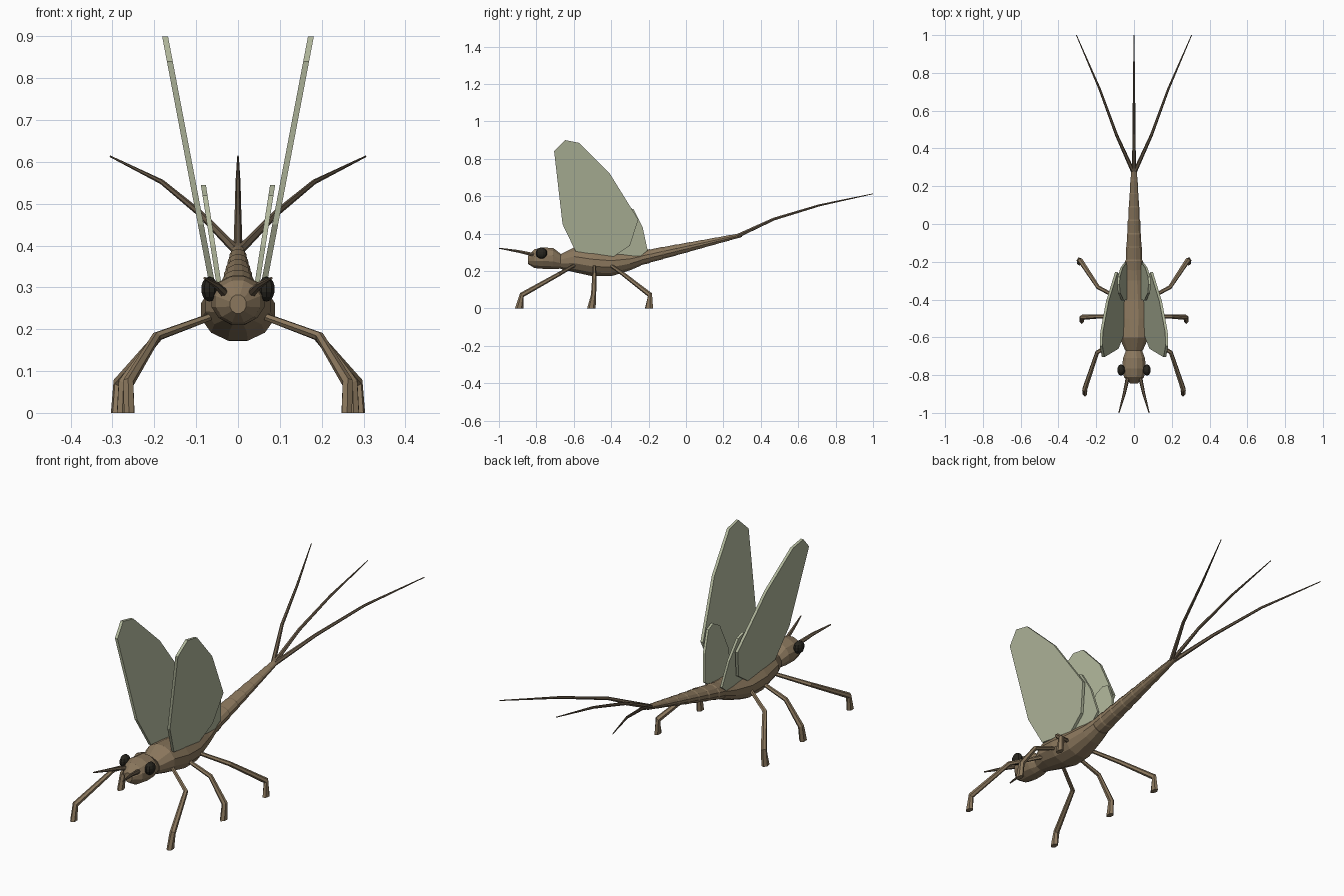
import bpy, bmesh, math
from mathutils import Vector

if "Cube" in bpy.data.objects:
    bpy.data.objects.remove(bpy.data.objects["Cube"])


def material(name, rgb):
    m = bpy.data.materials.new(name)
    m.diffuse_color = (*rgb, 1)
    m.use_nodes = True
    m.node_tree.nodes["Principled BSDF"].inputs["Base Color"].default_value = m.diffuse_color
    return m


BROWN = material("warm brown", (0.258, 0.186, 0.110))
DARK_BROWN = material("dark brown", (0.150, 0.110, 0.070))
WING = material("pale olive", (0.445, 0.480, 0.335))
BLACK = material("eye black", (0.020, 0.018, 0.013))


def finish(name, bm, mat):
    bmesh.ops.recalc_face_normals(bm, faces=bm.faces)
    me = bpy.data.meshes.new(name)
    bm.to_mesh(me)
    bm.free()
    me.materials.append(mat)
    ob = bpy.data.objects.new(name, me)
    bpy.context.collection.objects.link(ob)
    return ob


def loft(name, rings, mat):
    """Skin a list of equal-sized point rings and cap both ends."""
    bm = bmesh.new()
    loops = [[bm.verts.new(p) for p in ring] for ring in rings]
    n = len(loops[0])
    for a, b in zip(loops, loops[1:]):
        for i in range(n):
            j = (i + 1) % n
            bm.faces.new((a[i], a[j], b[j], b[i]))
    bm.faces.new(loops[0])
    bm.faces.new(loops[-1])
    return finish(name, bm, mat)


def body_rings(stations, sides=12):
    """Stations are (y, bottom z, top z, half width)."""
    rings = []
    for y, lo, hi, w in stations:
        angles = [2 * math.pi * (i + 0.5) / sides for i in range(sides)]
        rings.append([(w * math.cos(a), y, (lo + hi) / 2 + (hi - lo) / 2 * math.sin(a))
                      for a in angles])
    return rings


def tube(name, points, radii, mat, sides=6, foot=False):
    pts = [Vector(p) for p in points]
    rings, side = [], None
    for k, p in enumerate(pts):
        t = (pts[min(k + 1, len(pts) - 1)] - pts[max(k - 1, 0)]).normalized()
        if side is None:
            side = t.cross(Vector((0, 0, 1)))
        side = (side - t * side.dot(t)).normalized()
        up = t.cross(side)
        ring = []
        for i in range(sides):
            a = 2 * math.pi * i / sides
            q = (side * math.cos(a) + up * math.sin(a)) * radii[k]
            if foot and k == len(pts) - 1:      # flat, narrow sole
                q = Vector((q.x * 0.62, q.y, -p.z))
            ring.append(p + q)
        rings.append(ring)
    return loft(name, rings, mat)


def wing(name, outline, x_at, slope, thick, s):
    """Flat leaning plate from a (y, z) outline."""
    rings = [[(s * (x_at + slope * (z - 0.33) + d), y, z) for y, z in outline]
             for d in (-thick / 2, thick / 2)]
    return loft(name, rings, WING)


# Head
loft("head", body_rings([
    (-0.845, 0.237, 0.283, 0.020), (-0.81, 0.214, 0.318, 0.055),
    (-0.765, 0.210, 0.328, 0.066), (-0.71, 0.208, 0.325, 0.060),
    (-0.665, 0.212, 0.290, 0.042)]), BROWN)

# Thorax
loft("thorax", body_rings([
    (-0.67, 0.210, 0.292, 0.048), (-0.60, 0.192, 0.328, 0.080),
    (-0.50, 0.170, 0.318, 0.091), (-0.40, 0.170, 0.306, 0.083),
    (-0.30, 0.202, 0.302, 0.062), (-0.24, 0.228, 0.308, 0.050)]), BROWN)

# Abdomen, gently stepped into segments
segments = []
COUNT = 8
for i in range(COUNT):
    for f, swell in ((0.0, 0.96), (0.9, 1.03)):
        t = (i + f) / (COUNT - 0.1)
        mid, half = 0.265 + 0.128 * t, (0.041 - 0.030 * t) * swell
        segments.append((-0.26 + 0.56 * t, mid - half, mid + half,
                         (0.051 - 0.036 * t) * swell))
loft("abdomen", body_rings(segments), BROWN)

# Tail filaments
for label, s in (("left", -1), ("middle", 0), ("right", 1)):
    tube(f"tail_filament_{label}",
         [(s * 0.006, 0.28, 0.390), (s * 0.092, 0.47, 0.478),
          (s * 0.182, 0.715, 0.552), (s * 0.305, 1.0, 0.613)],
         [0.011, 0.008, 0.006, 0.002], DARK_BROWN)

FORE = [(-0.705, 0.84), (-0.645, 0.90), (-0.57, 0.885), (-0.41, 0.725),
        (-0.255, 0.475), (-0.30, 0.335), (-0.39, 0.275), (-0.59, 0.305),
        (-0.66, 0.45)]
HIND = [(-0.365, 0.52), (-0.32, 0.545), (-0.28, 0.53), (-0.232, 0.435),
        (-0.205, 0.31), (-0.265, 0.262), (-0.40, 0.275), (-0.405, 0.40)]
LEGS = {  # hip, knee, ankle, sole
    "front": [(0.06, -0.595, 0.232), (0.195, -0.68, 0.183),
              (0.262, -0.878, 0.072), (0.260, -0.892, 0)],
    "middle": [(0.06, -0.49, 0.232), (0.195, -0.49, 0.183),
               (0.274, -0.494, 0.072), (0.277, -0.506, 0)],
    "back": [(0.06, -0.405, 0.232), (0.190, -0.335, 0.183),
             (0.285, -0.192, 0.072), (0.290, -0.198, 0)]}

# Paired parts
for label, s in (("left", -1), ("right", 1)):
    wing(f"forewing_{label}", FORE, 0.066, 0.19, 0.014, s)
    wing(f"hindwing_{label}", HIND, 0.049, 0.157, 0.012, s)

    for place, path in LEGS.items():
        tube(f"{place}_leg_{label}", [(s * x, y, z) for x, y, z in path],
             [0.009, 0.011, 0.014, 0.023], BROWN, foot=True)

    tube(f"antenna_{label}",
         [(s * 0.030, -0.80, 0.284), (s * 0.052, -0.90, 0.306), (s * 0.080, -1.0, 0.322)],
         [0.011, 0.008, 0.003], DARK_BROWN)

    # Eye
    bm = bmesh.new()
    bmesh.ops.create_uvsphere(bm, u_segments=10, v_segments=7, radius=1)
    for v in bm.verts:
        v.co = Vector((v.co.x * 0.021 + s * 0.068, v.co.y * 0.031 - 0.773,
                       v.co.z * 0.030 + 0.296))
    finish(f"eye_{label}", bm, BLACK)
